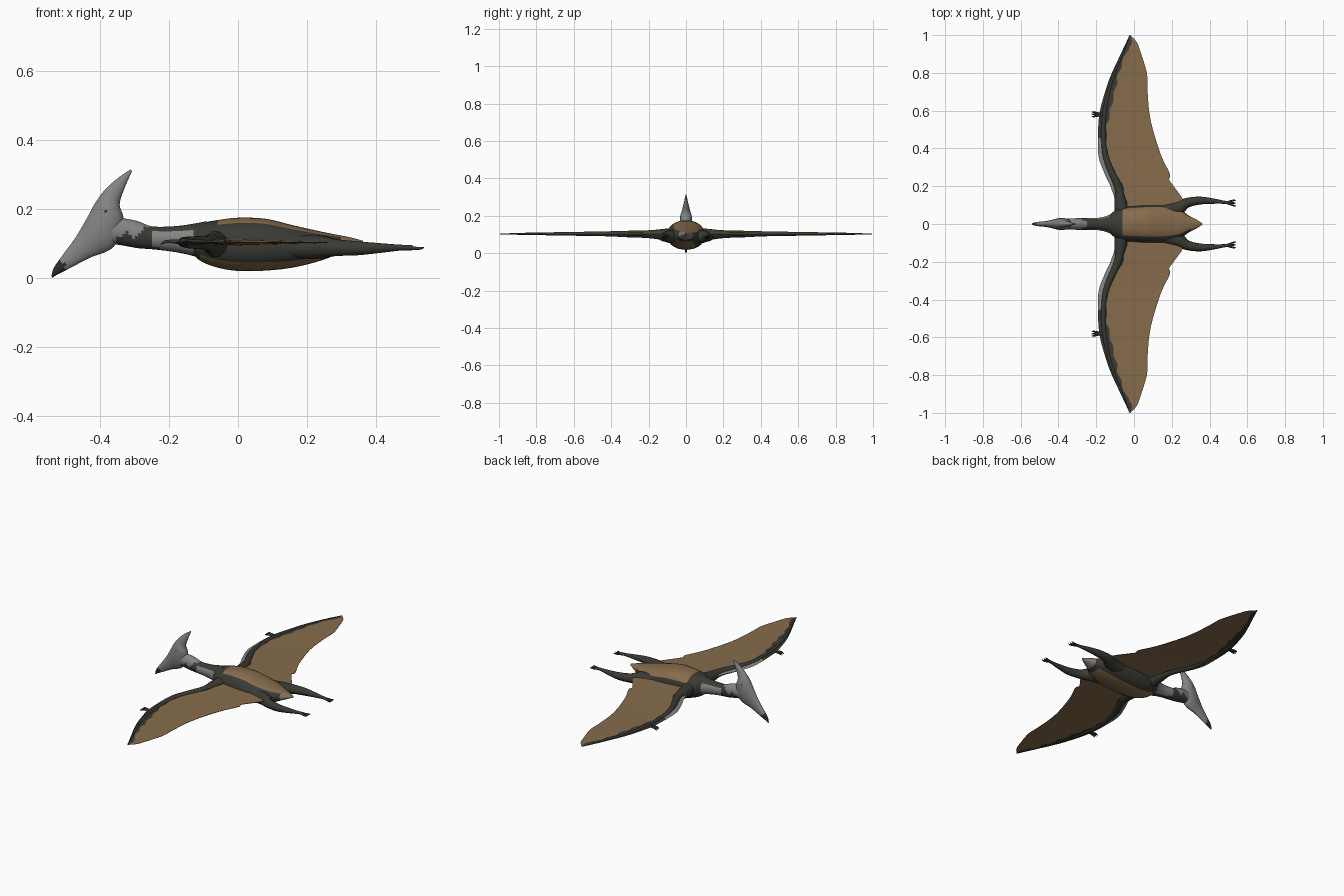
import bpy, bmesh, math
from mathutils import Vector

if "Cube" in bpy.data.objects:
    bpy.data.objects.remove(bpy.data.objects["Cube"])


def material(name, rgb):
    m = bpy.data.materials.new(name)
    m.use_nodes = True
    m.diffuse_color = (*rgb, 1)
    m.node_tree.nodes["Principled BSDF"].inputs["Base Color"].default_value = (*rgb, 1)
    return m


GREY, DARK, TAN, BLACK, AMBER = range(5)
MATS = [material("ash_grey", (.23, .23, .23)), material("dark_olive", (.042, .043, .034)),
        material("tan_membrane", (.24, .15, .073)), material("beak_black", (.025, .025, .023)),
        material("amber_eye", (.35, .18, .04))]


def smooth(pts, steps=5):
    """Catmull-Rom interpolation of equal-length tuples."""
    out = []
    for i in range(len(pts) - 1):
        a, b, c, d = (pts[min(max(i + k, 0), len(pts) - 1)] for k in (-1, 0, 1, 2))
        for s in range(steps):
            t = s / steps
            out.append(tuple(.5 * (2 * q + (r - p) * t + (2 * p - 5 * q + 4 * r - s4) * t * t
                                   + (3 * q - p - 3 * r + s4) * t ** 3)
                             for p, q, r, s4 in zip(a, b, c, d)))
    return out + [tuple(pts[-1])]


def finish(ob, mirror, angle=40):
    bpy.ops.object.select_all(action='DESELECT')
    ob.select_set(True)
    bpy.context.view_layer.objects.active = ob
    if mirror:
        mod = ob.modifiers.new("Mirror", 'MIRROR')
        mod.use_axis = (False, True, False)
        mod.use_mirror_merge = False
    bpy.ops.object.shade_smooth_by_angle(angle=math.radians(angle))


def skin(name, rings, rule, mirror=False):
    """Join closed rings of points; rule(face, column, centre) gives the colour."""
    bm = bmesh.new()
    vr = [[bm.verts.new(p) for p in ring] for ring in rings]
    n = len(vr[0])
    cols = {}
    for a, b in zip(vr, vr[1:]):
        for j in range(n):
            k = (j + 1) % n
            cols[bm.faces.new((a[j], a[k], b[k], b[j]))] = j
    cols[bm.faces.new(vr[0])] = 0
    cols[bm.faces.new(vr[-1])] = 0
    bmesh.ops.recalc_face_normals(bm, faces=bm.faces)
    for f, j in cols.items():
        f.material_index = rule(f, j, f.calc_center_median())
    me = bpy.data.meshes.new(name)
    bm.to_mesh(me)
    bm.free()
    for m in MATS:
        me.materials.append(m)
    ob = bpy.data.objects.new(name, me)
    bpy.context.collection.objects.link(ob)
    finish(ob, mirror)
    return ob


def loft(name, stations, rule, seg=32, power=1.0, steps=5):
    """Stations are (x top, z top, x bottom, z bottom, half width)."""
    rings = []
    for x1, z1, x2, z2, w in smooth(stations, steps):
        c, u = Vector(((x1 + x2) / 2, 0, (z1 + z2) / 2)), Vector(((x1 - x2) / 2, 0, (z1 - z2) / 2))
        ring = []
        for k in range(seg):
            t = 2 * math.pi * (k + .5) / seg
            co, si = (math.copysign(abs(f(t)) ** power, f(t)) for f in (math.cos, math.sin))
            ring.append(c + u * co + Vector((0, w * si, 0)))
        rings.append(ring)
    return skin(name, rings, rule)


def tube(name, pts, mat, mirror=True):
    """Tapered limb through (x, y, z, radius) points."""
    cu = bpy.data.curves.new(name, 'CURVE')
    cu.dimensions, cu.bevel_depth, cu.bevel_resolution, cu.use_fill_caps = '3D', 1, 3, True
    path = smooth(pts, 4)
    sp = cu.splines.new('POLY')
    sp.points.add(len(path) - 1)
    for p, (x, y, z, r) in zip(sp.points, path):
        p.co, p.radius = (x, y, z, 1), max(r, .001)
    cu.materials.append(MATS[mat])
    ob = bpy.data.objects.new(name, cu)
    bpy.context.collection.objects.link(ob)
    bpy.ops.object.select_all(action='DESELECT')
    ob.select_set(True)
    bpy.context.view_layer.objects.active = ob
    bpy.ops.object.convert(target='MESH')
    finish(bpy.context.object, mirror)


# Body and tail, tan along the back and belly
def body_rule(f, j, c):
    angle = min(j, 32 - j) / 32 * 360
    if c.x > .3:
        return TAN if angle < 85 else GREY
    if angle < 46 and c.x > -.065 or angle > 136 and -.11 < c.x < .27:
        return TAN
    return DARK


body = [(-.14, .14, .08, .03), (-.11, .158, .05, .065), (-.06, .168, .03, .088),
        (0, .175, .02, .095), (.08, .172, .021, .1), (.16, .153, .03, .098),
        (.24, .135, .05, .078), (.29, .125, .07, .045), (.33, .117, .088, .024),
        (.362, .108, .102, .003)]
loft("body", [(x, t, x, b, w) for x, t, b, w in body], body_rule, power=.88)


# Neck with a dark throat and collar, grey flanks
def neck_rule(f, j, c):
    if c.x > -.13:
        return DARK
    if c.x > -.245:
        return DARK if f.normal.z > .6 or f.normal.z < -.85 else GREY
    if c.x > -.275:
        return DARK if c.z < .148 else GREY
    return DARK if c.z < .125 + .01 * math.sin(c.x * 150) and c.x > -.355 else GREY


neck = [(-.375, .17, .1, .026), (-.335, .173, .094, .03), (-.29, .165, .086, .031),
        (-.25, .15, .083, .032), (-.19, .15, .076, .033), (-.14, .156, .066, .045),
        (-.09, .165, .05, .07)]
loft("neck", [(x, t, x, b, w) for x, t, b, w in neck], neck_rule, seg=24)

# Head from beak tip to crest tip
loft("head", [(-.541, .006, -.539, 0, .002), (-.534, .03, -.525, .009, .007),
              (-.512, .062, -.49, .027, .012), (-.47, .12, -.43, .058, .018),
              (-.438, .175, -.36, .09, .03), (-.415, .217, -.332, .165, .031),
              (-.387, .255, -.343, .212, .02), (-.352, .287, -.331, .255, .011),
              (-.312, .315, -.307, .311, .002)],
     lambda f, j, c: BLACK if c.x < -.5 and c.z < .05 + .01 * math.sin(c.x * 200) else GREY, seg=24)

# Eyes
for name, r, depth, y, mat in (("eyes", .009, .5, .026, AMBER), ("pupils", .004, .4, .0298, BLACK)):
    bpy.ops.mesh.primitive_uv_sphere_add(segments=16, ring_count=8, radius=r)
    ob = bpy.context.object
    ob.name = name
    for v in ob.data.vertices:
        v.co = (v.co.x - .383, v.co.y * depth + y, v.co.z + .193)
    ob.data.materials.append(MATS[mat])
    finish(ob, True)

# Wing membranes: (span, leading edge, dark edge, trailing edge, half thickness)
wing = [(.04, -.1, -.03, .25, .012), (.12, -.1, -.04, .262, .01), (.2, -.125, -.06, .21, .009),
        (.235, -.142, -.075, .186, .008), (.265, -.155, -.095, .19, .008),
        (.36, -.188, -.138, .145, .007), (.5, -.19, -.145, .1, .006), (.6, -.18, -.125, .08, .005),
        (.72, -.147, -.098, .071, .005), (.8, -.117, -.08, .068, .004),
        (.9, -.07, -.045, .038, .004), (.96, -.042, -.012, .016, .003), (1, -.024, -.021, -.018, .001)]
rings = []
for y, lead, dark, trail, h in smooth(wing, 6):
    wobble = .005 * math.sin(y * 70) * (y < .93)
    cols = [lead, lead + .5 * (dark - lead), dark + wobble, (dark + trail) / 2, trail]
    top = [(x, y, .103 + h * k) for x, k in zip(cols, (0, 1, .9, .5, .15))]
    low = [(x, y, .206 - z) for x, y, z in top[1:]]
    rings.append(top + low[::-1])


def wing_rule(f, j, c):
    if j in (0, 8) and .1 < c.y < .45:
        return GREY
    return DARK if j in (0, 1, 7, 8) else TAN


skin("wing_membranes", rings, wing_rule, mirror=True)

# Arm bones along the leading edge
tube("arms", [(-.06, .05, .097, .042), (-.072, .12, .1, .032), (-.085, .2, .102, .022),
              (-.138, .32, .103, .018), (-.16, .42, .104, .014), (-.157, .58, .104, .011),
              (-.12, .75, .104, .008), (-.062, .9, .104, .005), (-.026, .985, .103, .002)], DARK)

# Hand claws on the leading edge
for i in (-1, 0, 1):
    tube("hand_claw", [(-.165, .58, .104, .007), (-.2, .58 + .009 * i, .106, .005),
                       (-.216, .581 + .012 * i, .103, .004), (-.224, .582 + .01 * i, .097, .001)], DARK)

# Legs and toes
tube("legs", [(.14, .065, .09, .035), (.23, .083, .09, .036), (.28, .112, .088, .026),
              (.35, .124, .086, .021), (.42, .121, .087, .014), (.47, .116, .088, .009),
              (.505, .112, .088, .008)], DARK)
for i in (-1, 0, 1):
    tube("toe", [(.49, .113, .088, .007), (.515, .112 + .01 * i, .086, .005),
                 (.53, .111 + .014 * i, .086, .004), (.54, .11 + .015 * i, .089, .001)], DARK)
